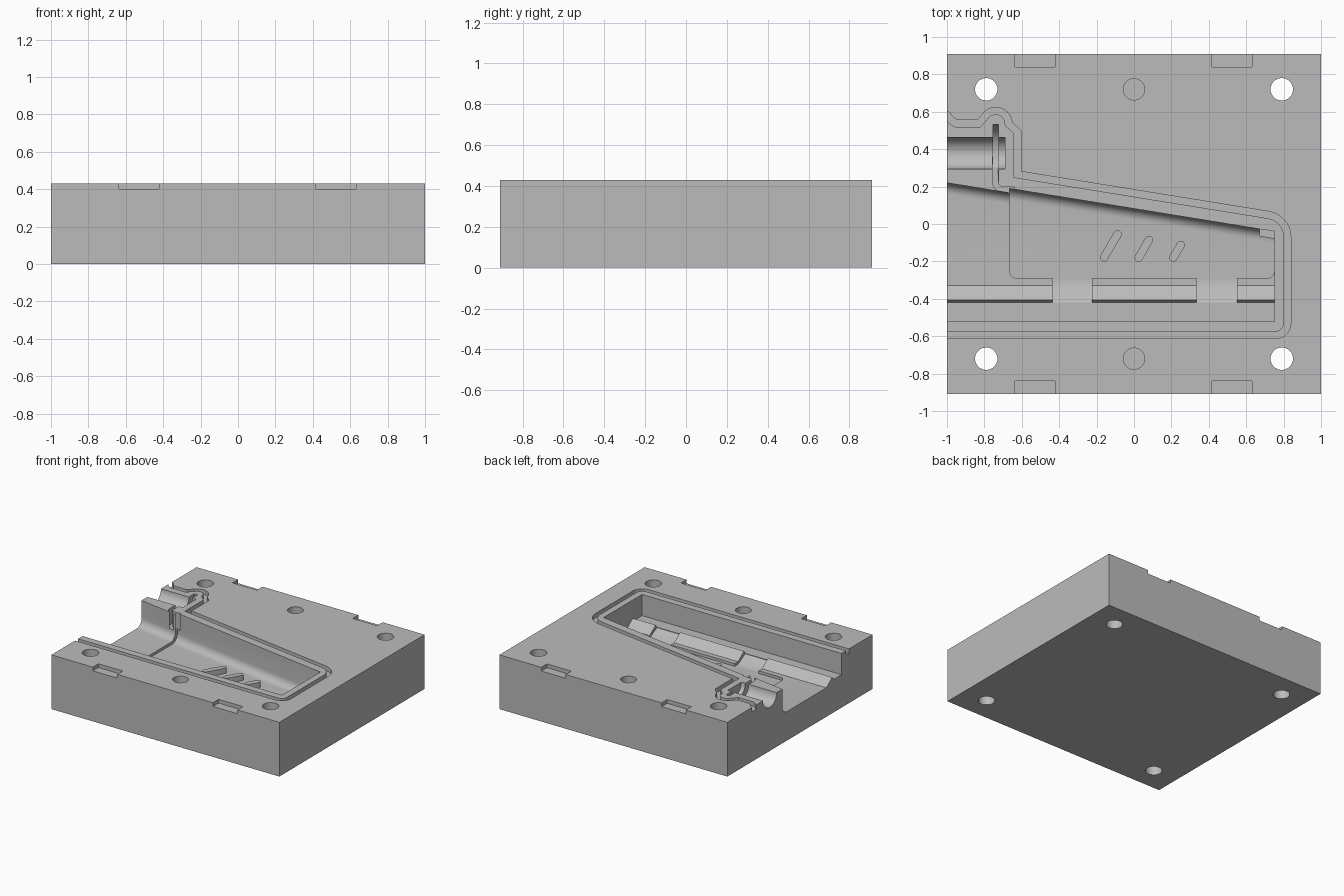
import bpy, bmesh, math
from mathutils import Vector

cube = bpy.data.objects.get("Cube")
if cube:
    bpy.data.objects.remove(cube)

grey = bpy.data.materials.new("machined_grey")
grey.use_nodes = True
grey.diffuse_color = (0.5, 0.5, 0.5, 1)
grey.node_tree.nodes["Principled BSDF"].inputs["Base Color"].default_value = (0.5, 0.5, 0.5, 1)

TOP = 0.43
ABOVE = 0.55
FLOOR = 0.23


def loft(name, ring_a, ring_b, round_edges=None):
    """Solid between two matching rings of points."""
    bm = bmesh.new()
    a = [bm.verts.new(p) for p in ring_a]
    b = [bm.verts.new(p) for p in ring_b]
    bm.faces.new(a)
    bm.faces.new(b[::-1])
    for i in range(len(a)):
        j = (i + 1) % len(a)
        bm.faces.new((a[j], a[i], b[i], b[j]))
    if round_edges:
        edges = [e for e in bm.edges if all(round_edges(v.co) for v in e.verts)
                 and abs(e.verts[0].co.z - e.verts[1].co.z) > 0.1]
        bmesh.ops.bevel(bm, geom=edges, offset=0.04, segments=6, profile=0.5, affect='EDGES')
    bmesh.ops.recalc_face_normals(bm, faces=bm.faces)
    mesh = bpy.data.meshes.new(name)
    bm.to_mesh(mesh)
    bm.free()
    mesh.materials.append(grey)
    obj = bpy.data.objects.new(name, mesh)
    bpy.context.collection.objects.link(obj)
    return obj


def prism(name, outline, z0, z1):
    return loft(name, [(x, y, z0) for x, y in outline], [(x, y, z1) for x, y in outline])


def box(name, x0, x1, y0, y1, z0, z1):
    return prism(name, [(x0, y0), (x1, y0), (x1, y1), (x0, y1)], z0, z1)


def arc(cx, cy, r, start, end, n=10):
    angles = [math.radians(start + (end - start) * i / n) for i in range(n + 1)]
    return [(cx + r * math.cos(t), cy + r * math.sin(t)) for t in angles]


def ribbon(path, width):
    """Outline of a constant-width strip along a path."""
    pts = [Vector(p) for p in path]
    left, right = [], []
    for i, p in enumerate(pts):
        d0 = (p - pts[max(i - 1, 0)]).normalized()
        d1 = (pts[min(i + 1, len(pts) - 1)] - p).normalized()
        d = (d0 + d1).normalized()
        n = Vector((-d.y, d.x))
        ref = d1 if d1.length else d0
        off = n * (width / 2 / max(0.5, d.dot(ref)))
        left.append(p + off)
        right.append(p - off)
    return [tuple(p) for p in left + right[::-1]]


def lying_disc(name, y, r, x0, x1):
    ring = arc(y, TOP, r, 0, 352.5, 47)
    return loft(name, [(x0, a, b) for a, b in ring], [(x1, a, b) for a, b in ring])


def upper_wall(x):
    return 0.22 - 0.162 * (x + 1)


def section(x, shift, floor, lower):
    """Cross-section with a filleted upper wall, a floor and a given lower side."""
    yu, r = upper_wall(x) + shift, 0.06
    pts = [(yu, ABOVE)] + arc(yu - r, floor + r, r, 0, -90, 8) + lower
    return [(x, y, z) for y, z in pts]


block = box("mould_block", -1, 1, -0.91, 0.91, 0, TOP)
cutters = []

# Main cavity, open at the right-hand side of the model
ledge = [(-0.33, FLOOR), (-0.405, 0.285), (-0.42, 0.262), (-0.52, 0.262), (-0.52, ABOVE)]
cutters.append(loft("cavity_cutter", section(-1.1, 0, FLOOR, ledge), section(0.75, 0, FLOOR, ledge)))

# Slightly deeper pocket with two tabs through the ridge
deep = FLOOR - 0.022
side = [(-0.29, deep), (-0.29, ABOVE)]
cutters.append(loft("pocket_cutter", section(-0.665, 0.024, deep, side),
                    section(0.751, 0.024, deep, side),
                    lambda c: abs(c.y + 0.29) < 0.001))
tab = [(-0.27, ABOVE), (-0.27, deep), (-0.33, deep), (-0.42, 0.258), (-0.42, ABOVE)]
for x0, x1 in ((-0.435, -0.225), (0.335, 0.55)):
    cutters.append(loft("tab_cutter", [(x0, y, z) for y, z in tab], [(x1, y, z) for y, z in tab]))

# Half-round channel, flange slot and its link to the cavity
cutters.append(lying_disc("channel_cutter", 0.378, 0.085, -1.1, -0.69))
cutters.append(lying_disc("flange_cutter", 0.38, 0.152, -0.755, -0.725))
link = [(-0.741, 0.36)] + arc(-0.7, 0.225, 0.041, 180, 270, 6) + [(-0.64, 0.182)]
cutters.append(prism("link_cutter", ribbon(link, 0.029), 0.3, ABOVE))

# Seal groove around the cavity
seal = [(-1.06, 0.6), (-1, 0.583), (-0.975, 0.552), (-0.95, 0.537), (-0.83, 0.537)]
seal += arc(-0.74, 0.535, 0.07, 150, 0) + [(-0.622, 0.49), (-0.622, 0.265)]
seal += arc(0.70, -0.07, 0.12, 81, 0) + arc(0.755, -0.53, 0.065, 0, -90) + [(-1.06, -0.595)]
cutters.append(prism("seal_groove_cutter", ribbon(seal, 0.037), TOP - 0.035, ABOVE))

# Bolt holes, dowel holes and pry slots
for s in (-1, 1):
    for x in (-0.79, 0.79):
        cutters.append(prism("bolt_cutter", arc(x, s * 0.72, 0.06, 0, 350, 35), -0.1, ABOVE))
    cutters.append(prism("dowel_cutter", arc(0, s * 0.72, 0.057, 0, 350, 35), TOP - 0.12, ABOVE))
    for x in (-0.53, 0.525):
        y0, y1 = sorted((s * 0.84, s * 1.0))
        cutters.append(box("pry_cutter", x - 0.107, x + 0.107, y0, y1, TOP - 0.03, ABOVE))

for c in cutters:
    c.hide_render = True
    mod = block.modifiers.new(c.name, 'BOOLEAN')
    mod.operation = 'DIFFERENCE'
    mod.solver = 'EXACT'
    mod.object = c

# Bake the cuts, then discard the cutters
graph = bpy.context.evaluated_depsgraph_get()
baked = bpy.data.meshes.new_from_object(block.evaluated_get(graph))
block.modifiers.clear()
block.data = baked
for c in cutters:
    bpy.data.objects.remove(c)

# Slanted raised ribs on the pocket floor
parts = [block]
for i, (x0, y0, x1, y1) in enumerate([(-0.16, -0.178, -0.088, -0.055),
                                      (0.025, -0.18, 0.08, -0.085),
                                      (0.21, -0.18, 0.25, -0.112)]):
    t = math.degrees(math.atan2(y1 - y0, x1 - x0))
    outline = arc(x1, y1, 0.022, t - 90, t + 90) + arc(x0, y0, 0.022, t + 90, t + 270)
    parts.append(prism(f"rib_{i + 1}", outline, 0.15, 0.25))

# Small stop at the narrow end of the cavity
stop = [(0.67, -0.01), (0.67, -0.065), (0.69, -0.068), (0.755, -0.08), (0.755, -0.01)]
parts.append(prism("end_stop", stop, 0.15, 0.3))

# Smooth the rounded faces, keep edges sharp
bpy.ops.object.select_all(action='DESELECT')
for p in parts:
    p.select_set(True)
bpy.context.view_layer.objects.active = block
bpy.ops.object.shade_smooth_by_angle(angle=math.radians(30))
